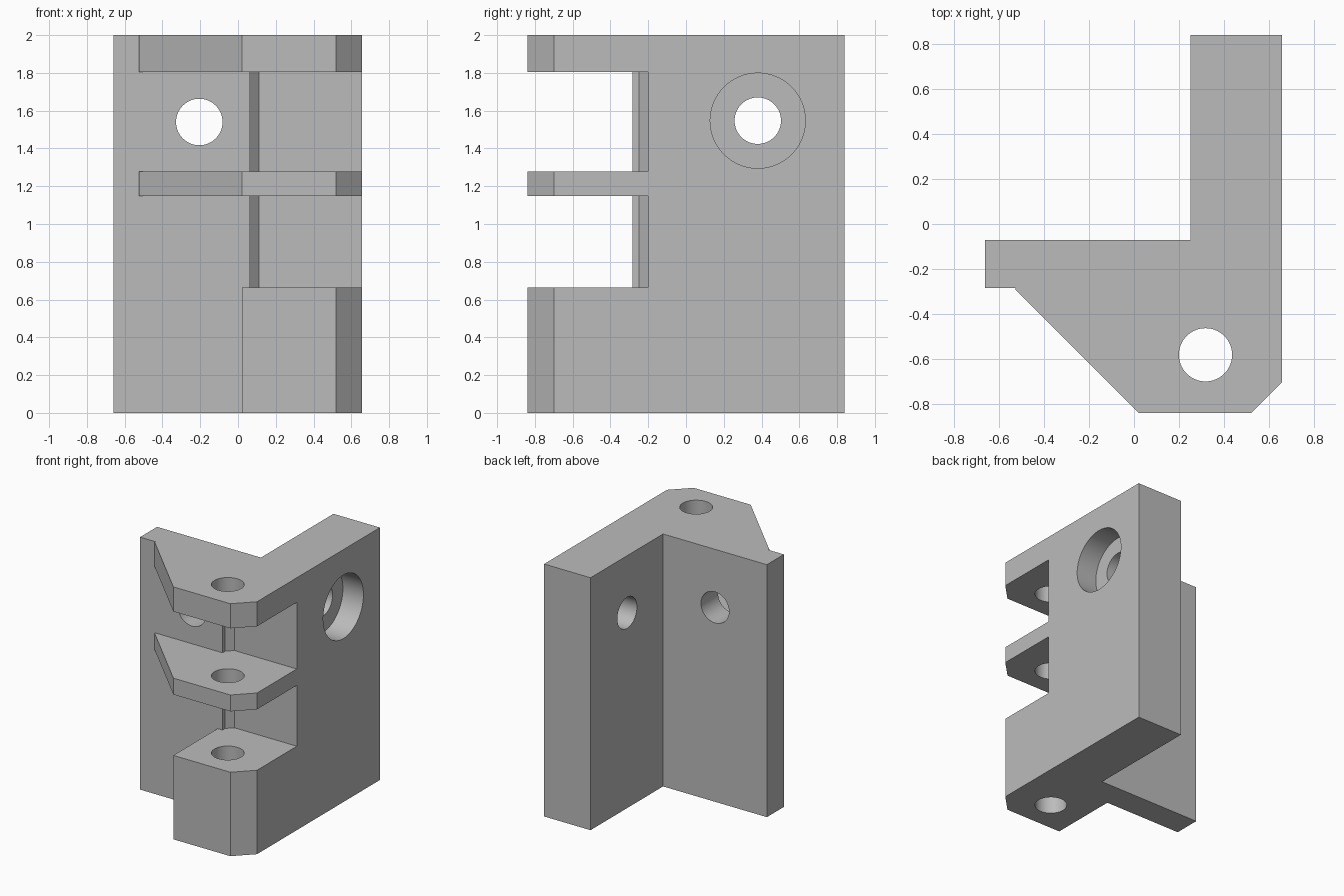
import bpy, bmesh, math
from mathutils import Matrix, Vector

if "Cube" in bpy.data.objects:
    bpy.data.objects.remove(bpy.data.objects["Cube"], do_unlink=True)

grey = bpy.data.materials.new("plain_grey")
grey.use_nodes = True
grey.diffuse_color = (0.5, 0.5, 0.5, 1)
grey.node_tree.nodes["Principled BSDF"].inputs["Base Color"].default_value = (0.5, 0.5, 0.5, 1)


def add_object(name, bm):
    bmesh.ops.recalc_face_normals(bm, faces=bm.faces)
    mesh = bpy.data.meshes.new(name)
    bm.to_mesh(mesh)
    bm.free()
    mesh.materials.append(grey)
    obj = bpy.data.objects.new(name, mesh)
    bpy.context.collection.objects.link(obj)
    return obj


def prism(name, outline, bottom, top):
    bm = bmesh.new()
    face = bm.faces.new([bm.verts.new((x, y, bottom)) for x, y in outline])
    moved = bmesh.ops.extrude_face_region(bm, geom=[face])["geom"]
    bmesh.ops.translate(bm, vec=(0, 0, top - bottom),
                        verts=[v for v in moved if isinstance(v, bmesh.types.BMVert)])
    return add_object(name, bm)


def rod(name, centre, axis, radius, length):
    bm = bmesh.new()
    turn = Vector((0, 0, 1)).rotation_difference(Vector(axis)).to_matrix().to_4x4()
    bmesh.ops.create_cone(bm, cap_ends=True, segments=64, radius1=radius, radius2=radius,
                          depth=length, matrix=Matrix.Translation(centre) @ turn)
    return add_object(name, bm)


# L-shaped bracket with a gusseted front corner
plate_y = -0.283
bracket = prism("hinge_bracket", [
    (0.25, 0.838), (0.657, 0.838), (0.657, -0.70), (0.52, -0.838), (0.02, -0.838),
    (-0.525, -0.293), (-0.525, plate_y), (-0.66, plate_y), (-0.66, -0.07), (0.25, -0.07)], 0, 2)

# Slots between the shelves, with a chamfered inner corner
slot = [(-0.525, plate_y), (0.063, plate_y), (0.063, -0.25), (0.11, -0.202),
        (0.8, -0.202), (0.8, -1), (-0.8, -1), (-0.8, -0.4)]
cutters = [prism("slot_cutter", slot, low, high) for low, high in ((0.665, 1.147), (1.277, 1.805))]

# Square side of the lower block
cutters.append(prism("block_side_cutter", [
    (-0.525, plate_y), (0.02, plate_y), (0.02, -1), (-0.8, -1), (-0.8, -0.4)], -0.1, 0.9))

# Pin hole, plate hole, and side hole with its counterbore
cutters += [
    rod("pin_hole_cutter", (0.317, -0.58, 1), (0, 0, 1), 0.118, 3),
    rod("plate_hole_cutter", (-0.205, -0.18, 1.54), (0, 1, 0), 0.123, 0.6),
    rod("side_hole_cutter", (0.45, 0.38, 1.547), (1, 0, 0), 0.123, 0.8),
    rod("counterbore_cutter", (0.677, 0.38, 1.547), (1, 0, 0), 0.252, 0.4)]

bpy.ops.object.select_all(action='DESELECT')
bracket.select_set(True)
bpy.context.view_layer.objects.active = bracket
for cutter in cutters:
    cut = bracket.modifiers.new(cutter.name, 'BOOLEAN')
    cut.operation = 'DIFFERENCE'
    cut.solver = 'EXACT'
    cut.object = cutter
    bpy.ops.object.modifier_apply(modifier=cut.name)
    bpy.data.objects.remove(cutter, do_unlink=True)

bpy.ops.object.shade_smooth_by_angle(angle=math.radians(30))
